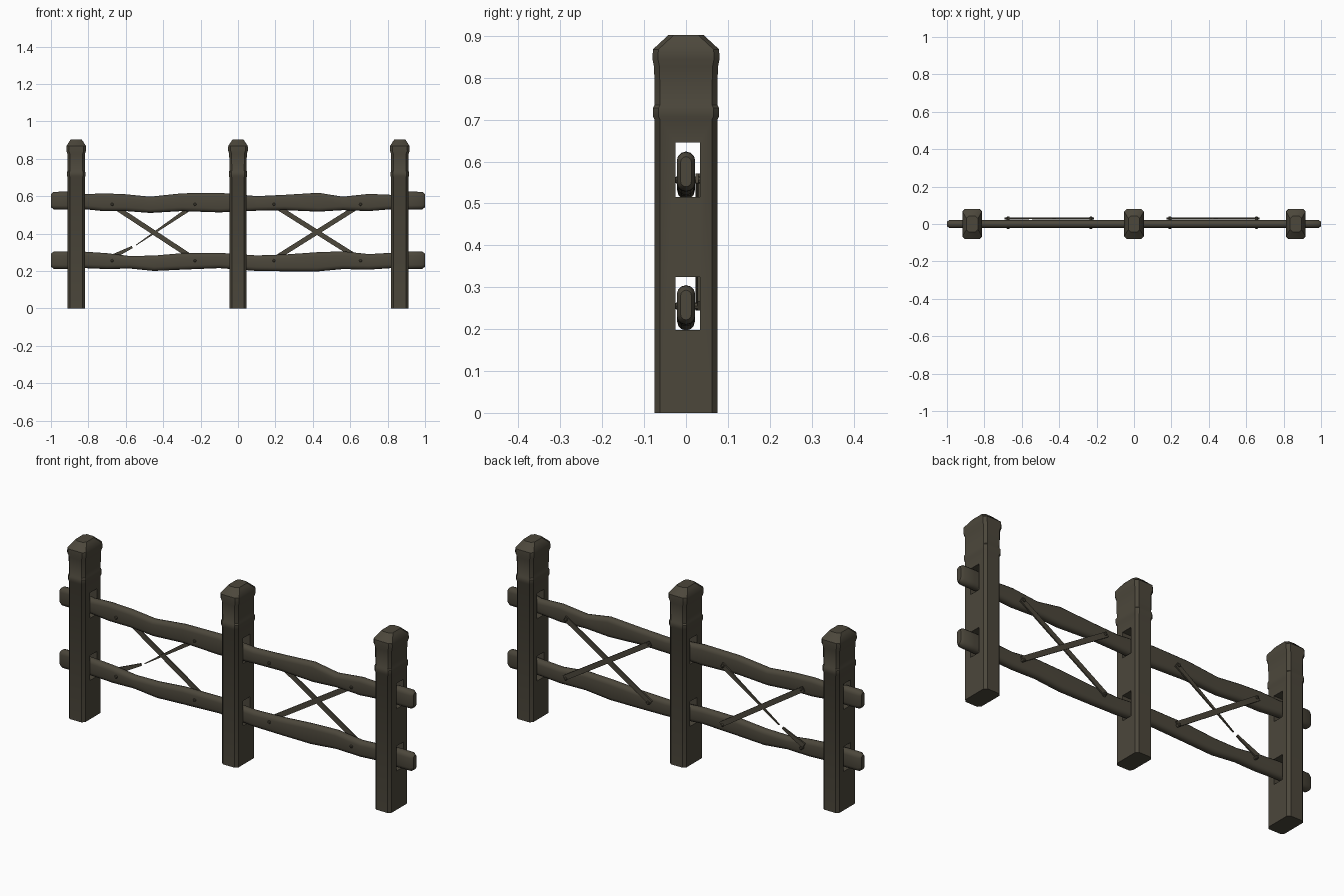
import bpy
import bmesh
from math import cos, sin, pi
from mathutils import Vector

default_cube = bpy.data.objects.get("Cube")
if default_cube:
    bpy.data.objects.remove(default_cube, do_unlink=True)


def make_material(name, colour):
    material = bpy.data.materials.new(name)
    material.use_nodes = True
    material.diffuse_color = colour
    shader = next(n for n in material.node_tree.nodes if n.type == "BSDF_PRINCIPLED")
    shader.inputs["Base Color"].default_value = colour
    shader.inputs["Roughness"].default_value = 0.9
    return material


wood = make_material("weathered brown wood", (0.072, 0.063, 0.044, 1))


def finish(name, bm, angle=0.7):
    """Turn a bmesh into a shaded wooden object."""
    bmesh.ops.recalc_face_normals(bm, faces=bm.faces)
    mesh = bpy.data.meshes.new(name)
    bm.to_mesh(mesh)
    bm.free()
    mesh.materials.append(wood)
    obj = bpy.data.objects.new(name, mesh)
    bpy.context.collection.objects.link(obj)
    shade(obj, angle)
    return obj


def shade(obj, angle):
    bpy.ops.object.select_all(action="DESELECT")
    obj.select_set(True)
    bpy.context.view_layer.objects.active = obj
    bpy.ops.object.shade_smooth_by_angle(angle=angle)


def loft(name, rings, angle=0.7):
    """Skin a list of equal-length point rings and cap both ends."""
    bm = bmesh.new()
    loops = [[bm.verts.new(p) for p in ring] for ring in rings]
    count = len(loops[0])
    for low, high in zip(loops, loops[1:]):
        for i in range(count):
            j = (i + 1) % count
            bm.faces.new((low[i], low[j], high[j], high[i]))
    bm.faces.new(loops[0])
    bm.faces.new(loops[-1])
    return finish(name, bm, angle)


def box(name, low, high):
    bm = bmesh.new()
    bmesh.ops.create_cube(bm, size=1)
    low, high = Vector(low), Vector(high)
    for v in bm.verts:
        v.co = (low + high) / 2 + v.co * (high - low)
    return finish(name, bm)


def post_ring(x, z, hx, hy):
    """Rectangle with cut corners."""
    c = 0.013
    quarter = [(hx, hy - c), (hx - c, hy)]
    pts = quarter + [(-a, b) for a, b in reversed(quarter)]
    pts += [(-a, -b) for a, b in pts]
    return [(x + a, b, z) for a, b in pts]


def rail_ring(x, bottom, top, half):
    """Upright stadium section."""
    pts = []
    for i in range(14):
        upper = i < 7
        a = pi * (i if upper else i - 1) / 6
        z = top - half if upper else bottom + half
        pts.append((x, half * cos(a), z + half * sin(a)))
    return pts


# Posts: straight shaft, raised band, swollen neck and chamfered cap
POST_PROFILE = [
    (0, .046, .075), (.70, .046, .075), (.708, .049, .079), (.728, .049, .079),
    (.735, .046, .075), (.825, .047, .076), (.845, .053, .080), (.868, .052, .079),
    (.892, .037, .053), (.902, .030, .043)]
SLOTS = {"lower": (.198, .325), "upper": (.515, .645)}

for side, x in (("right", -.865), ("middle", 0), ("left", .865)):
    post = loft(side + "_post", [post_ring(x, *s) for s in POST_PROFILE], 0.6)
    # Mortise slots for the rails
    for level, (low, high) in SLOTS.items():
        cutter = box("slot_cutter", (x - .1, -.025, low), (x + .1, .033, high))
        cutter.hide_render = True
        cut = post.modifiers.new("slot", "BOOLEAN")
        cut.operation = "DIFFERENCE"
        cut.solver = "EXACT"
        cut.object = cutter
        bpy.context.view_layer.objects.active = post
        bpy.ops.object.modifier_apply(modifier=cut.name)
        bpy.data.objects.remove(cutter, do_unlink=True)
    shade(post, 0.6)

# Rails: hewn, wavy outlines given as x, bottom, top
UPPER = [
    (-.82, .53, .61), (-.72, .52, .615), (-.6, .52, .61), (-.47, .51, .597),
    (-.3, .52, .615), (-.1, .513, .618), (.1, .522, .60), (.25, .525, .607),
    (.43, .517, .618), (.56, .525, .597), (.7, .52, .612), (.82, .53, .607)]
LOWER = [
    (-.82, .215, .303), (-.7, .21, .295), (-.58, .213, .28), (-.45, .2, .282),
    (-.3, .207, .295), (-.1, .215, .297), (.1, .2, .283), (.25, .198, .288),
    (.42, .197, .30), (.56, .21, .305), (.7, .207, .29), (.82, .215, .297)]


def rail_end(sign, bottom, top):
    """Blunt rounded tenon, listed from the post outward."""
    tip = [(.90, 0, .021), (.925, 0, .022), (.985, .001, .022), (.999, .012, .013)]
    return [rail_ring(sign * x, bottom + d, top - d, h) for x, d, h in tip]


for level, outline, bottom, top in (("upper", UPPER, .528, .624),
                                    ("lower", LOWER, .21, .305)):
    rings = rail_end(-1, bottom, top)[::-1]
    rings += [rail_ring(x, b, t, .021) for x, b, t in outline]
    rings += rail_end(1, bottom, top)
    loft(level + "_rail", rings)


def brace(name, start, end, y, w0=.013, w1=.013):
    """Thin slat across the back of the rails; widths may taper."""
    a, b = Vector((start[0], 0, start[1])), Vector((end[0], 0, end[1]))
    along = (b - a).normalized()
    side = Vector((-along.z, 0, along.x))
    rings = []
    for p, w in ((a, w0), (b, w1)):
        rings.append([p + side * s * w + Vector((0, y + d, 0))
                      for s, d in ((-1, 0), (1, 0), (1, .007), (-1, .007))])
    loft(name, rings, 0.5)


def nail(name, x, z):
    """Pin through the rail, its heads showing front and back."""
    rings = []
    for y, r in ((-.027, .005), (-.024, .008), (.037, .008), (.040, .005)):
        rings.append([(x + r * cos(i * pi / 4), y, z + r * sin(i * pi / 4))
                      for i in range(8)])
    loft(name, rings)


# Crossed braces and nails in each bay
for side, x0, x1 in (("right", -.685, -.22), ("left", .18, .665)):
    low, high = .255, .56
    brace(side + "_falling_brace", (x0, high), (x1, low), .028)
    if side == "left":
        brace(side + "_rising_brace", (x0, low), (x1, high), .023)
    else:
        # Snapped slat: a tapering splinter and a short stub
        brace("snapped_brace", (x1, high), (-.545, .338), .023, .013, .002)
        brace("snapped_brace_stub", (x0, .268), (-.565, .328), .023, .014, .006)
    for x, end in ((x0 + .012, "outer"), (x1 - .01, "inner")):
        for z, level in ((low, "lower"), (high - .004, "upper")):
            nail(f"{side}_{end}_{level}_nail", x, z)
